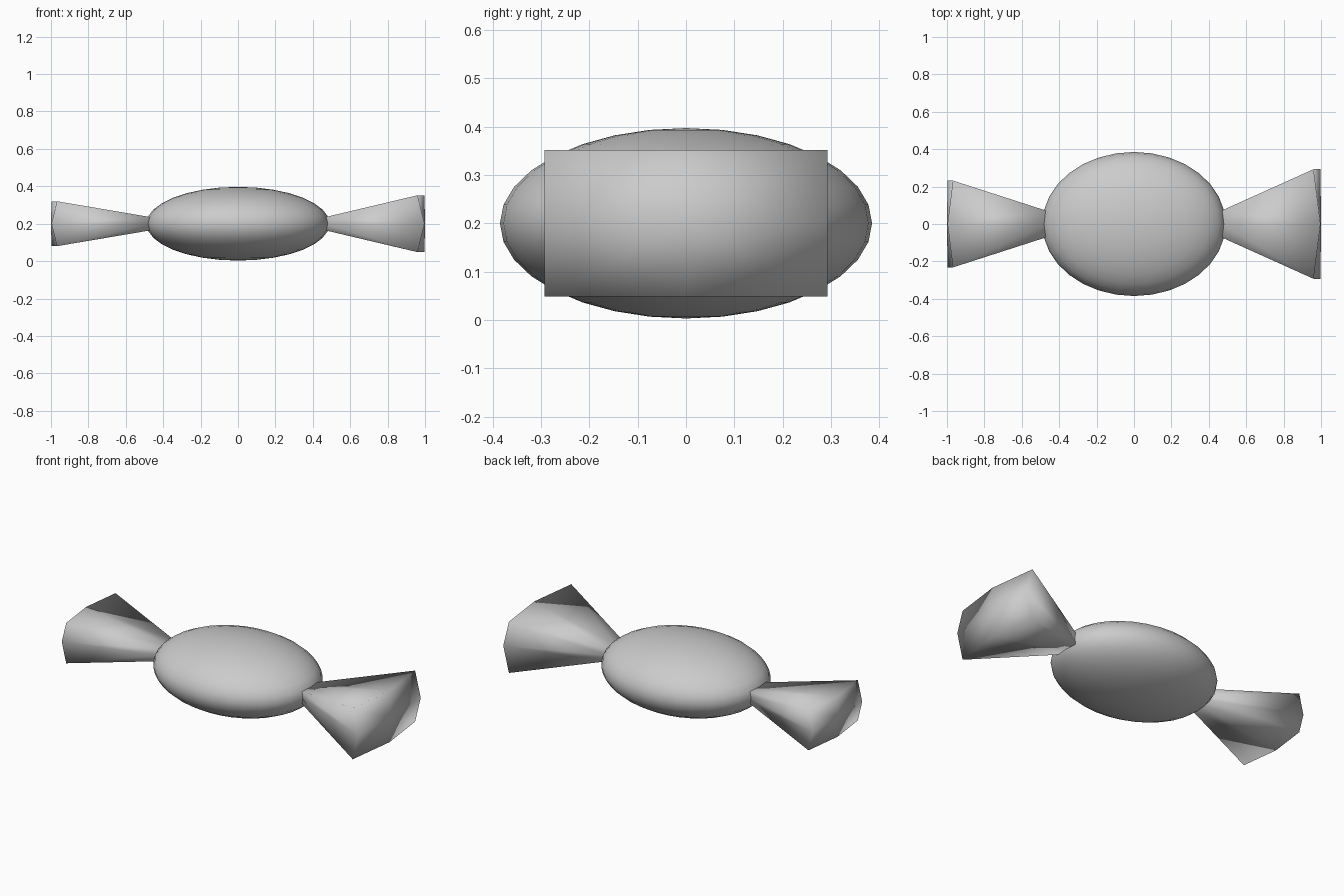
import bpy, bmesh

if "Cube" in bpy.data.objects:
    bpy.data.objects.remove(bpy.data.objects["Cube"])

CZ = 0.2  # height of the long axis


def finish(bm, name):
    bmesh.ops.recalc_face_normals(bm, faces=bm.faces)
    for f in bm.faces:
        f.smooth = True
    me = bpy.data.meshes.new(name)
    bm.to_mesh(me)
    bm.free()
    ob = bpy.data.objects.new(name, me)
    bpy.context.collection.objects.link(ob)
    return ob


def ring(bm, corner_x, mid_x, hy, hz):
    # rectangular ring of corners and edge midpoints
    pts = [(-1, -1), (0, -1), (1, -1), (1, 0), (1, 1), (0, 1), (-1, 1), (-1, 0)]
    return [bm.verts.new((corner_x if a and b else mid_x, a * hy, CZ + b * hz))
            for a, b in pts]


def wrapper_end(name, side, corner_x, hy, hz):
    # flared twist with a slightly domed end
    bm = bmesh.new()
    neck = ring(bm, side * 0.465, side * 0.465, 0.07, 0.035)
    rim = ring(bm, side * corner_x, side * 0.997, hy, hz)
    tip = bm.verts.new((side, 0, CZ))
    bm.faces.new(neck)
    for i in range(8):
        j = (i + 1) % 8
        bm.faces.new((neck[i], neck[j], rim[j], rim[i]))
        bm.faces.new((rim[i], rim[j], tip))
    return finish(bm, name)


# sweet body
bm = bmesh.new()
bmesh.ops.create_uvsphere(bm, u_segments=32, v_segments=16, radius=1)
bmesh.ops.scale(bm, vec=(0.49, 0.385, 0.197), verts=bm.verts)
bmesh.ops.translate(bm, vec=(0, 0, CZ), verts=bm.verts)
finish(bm, "candy_body")

# twisted wrapper ends, the right one larger
wrapper_end("wrapper_end_right", 1, 0.96, 0.293, 0.152)
wrapper_end("wrapper_end_left", -1, 0.968, 0.232, 0.12)
